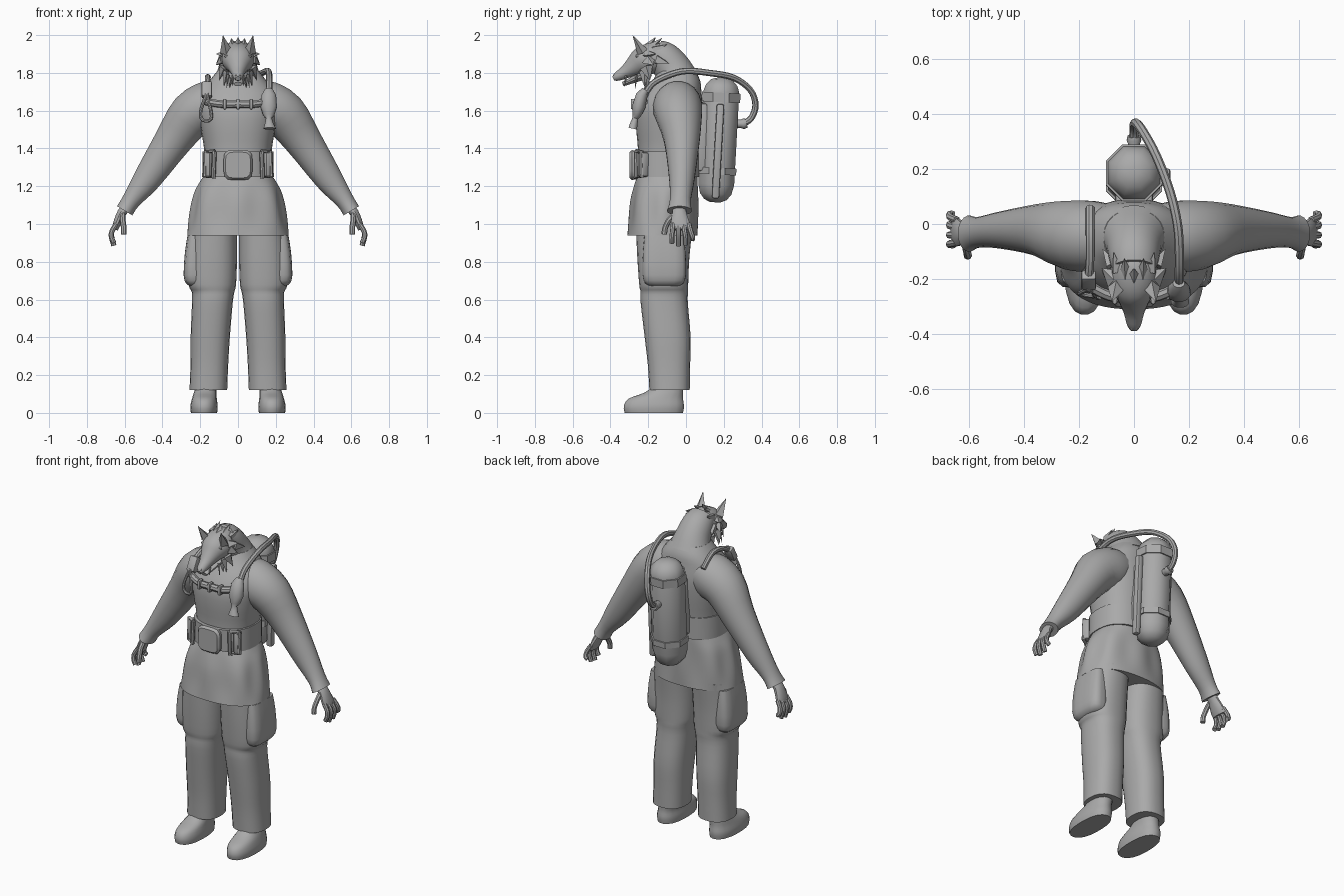
import bpy, bmesh, math
from mathutils import Vector, Matrix

grey = bpy.data.materials.new("plain_grey")
grey.diffuse_color = (0.4, 0.4, 0.4, 1)


def finish(name, bm, mirror=False, angle=40):
    bmesh.ops.recalc_face_normals(bm, faces=bm.faces)
    me = bpy.data.meshes.new(name)
    bm.to_mesh(me)
    bm.free()
    me.materials.append(grey)
    ob = bpy.data.objects.new(name, me)
    bpy.context.collection.objects.link(ob)
    if mirror:
        ob.modifiers.new("mirror", 'MIRROR')
    bpy.ops.object.select_all(action='DESELECT')
    ob.select_set(True)
    bpy.context.view_layer.objects.active = ob
    bpy.ops.object.shade_smooth_by_angle(angle=math.radians(angle))
    return ob


def spline(pts, steps):
    """Catmull-Rom through tuples of any length."""
    if steps == 1:
        return [list(p) for p in pts]
    out = []
    for i in range(len(pts) - 1):
        a, b, c, d = pts[max(i - 1, 0)], pts[i], pts[i + 1], pts[min(i + 2, len(pts) - 1)]
        for s in range(steps):
            t = s / steps
            out.append([0.5 * (2 * q + (r - p) * t + (2 * p - 5 * q + 4 * r - w) * t * t
                        + (3 * q - p - 3 * r + w) * t ** 3) for p, q, r, w in zip(a, b, c, d)])
    return out + [list(pts[-1])]


def loft(name, secs, side=(1, 0, 0), n=20, steps=3, power=2, level=False,
         mirror=False, ripple=None, angle=40):
    """Sections are (x, y, z, radius along side, radius across)."""
    secs = spline(secs, steps)
    cs = [Vector(s[:3]) for s in secs]
    side = Vector(side)
    bm = bmesh.new()
    rings = []
    for i, s in enumerate(secs):
        t = Vector((0, 0, 1)) if level else (cs[min(i + 1, len(cs) - 1)] - cs[max(i - 1, 0)]).normalized()
        across = t.cross(side).normalized()
        ring = []
        for k in range(n):
            a = 2 * math.pi * (k + 0.5) / n
            c, d = math.cos(a), math.sin(a)
            f = (abs(c) ** power + abs(d) ** power) ** (-1 / power)
            if ripple:
                f *= ripple(a, s[2])
            ring.append(bm.verts.new(cs[i] + side * (s[3] * f * c) + across * (s[4] * f * d)))
        rings.append(ring)
    for r, q in zip(rings, rings[1:]):
        for k in range(n):
            bm.faces.new((r[k], r[(k + 1) % n], q[(k + 1) % n], q[k]))
    bm.faces.new(rings[0][::-1])
    bm.faces.new(rings[-1])
    return finish(name, bm, mirror, angle)


def tube(name, pts, r, n=8, steps=4, closed=False, mirror=False):
    """Round tube along a path."""
    pts = [tuple(p) for p in pts]
    if closed:
        pts.append(pts[0])
    path = [Vector(p) for p in spline(pts, steps)]
    bm = bmesh.new()
    rings, up = [], Vector((0.31, 0.52, 0.79))
    for i, p in enumerate(path):
        t = (path[min(i + 1, len(path) - 1)] - path[max(i - 1, 0)]).normalized()
        u = (up - t * up.dot(t)).normalized()
        up, v = u, t.cross(u)
        rings.append([bm.verts.new(p + r * (u * math.cos(2 * math.pi * k / n) + v * math.sin(2 * math.pi * k / n)))
                      for k in range(n)])
    for a, b in zip(rings, rings[1:]):
        for k in range(n):
            bm.faces.new((a[k], a[(k + 1) % n], b[(k + 1) % n], b[k]))
    bm.faces.new(rings[0][::-1])
    bm.faces.new(rings[-1])
    return finish(name, bm, mirror)


def box(name, loc, size, rot=(0, 0, 0), bevel=0.01, seg=2, mirror=False):
    bm = bmesh.new()
    bmesh.ops.create_cube(bm, size=1)
    bmesh.ops.scale(bm, vec=size, verts=bm.verts)
    bmesh.ops.bevel(bm, geom=bm.edges[:], offset=bevel, segments=seg, profile=0.5, affect='EDGES')
    for ax, a in zip("XYZ", rot):
        bmesh.ops.rotate(bm, matrix=Matrix.Rotation(a, 3, ax), verts=bm.verts)
    bmesh.ops.translate(bm, vec=loc, verts=bm.verts)
    return finish(name, bm, mirror)


def spikes(name, items, mirror=True):
    """Flat pointed tufts: (base, tip, half width, half thickness)."""
    bm = bmesh.new()
    for base, tip, w, h in items:
        base, tip = Vector(base), Vector(tip)
        t = (tip - base).normalized()
        u = t.cross(Vector((0, 1, 0.2))).normalized()
        v = t.cross(u)
        q = [bm.verts.new(base + d) for d in (u * w, v * h, -u * w, -v * h)]
        p = bm.verts.new(tip)
        for k in range(4):
            bm.faces.new((q[k], q[(k + 1) % 4], p))
        bm.faces.new(q[::-1])
    return finish(name, bm, mirror, 30)


# Shoes, trouser legs and thigh pockets
loft("shoe", [(.18, -.17, 0, .07, .155), (.18, -.17, .035, .073, .16), (.178, -.16, .075, .066, .145),
              (.173, -.115, .11, .06, .1), (.165, -.085, .16, .055, .07)],
     level=True, mirror=True, power=2.4)
loft("trouser_leg", [(.157, -.087, .12, .1, .107), (.152, -.09, .25, .1, .112), (.147, -.097, .4, .104, .122),
                     (.136, -.115, .58, .108, .125), (.132, -.115, .64, .113, .126), (.136, -.118, .68, .126, .13),
                     (.133, -.12, .82, .128, .138), (.128, -.115, .98, .122, .15)],
     level=True, mirror=True, power=2.5, n=24)
loft("thigh_pocket", [(.22, -.115, .67, .03, .07), (.225, -.115, .685, .05, .1), (.232, -.115, .73, .056, .115),
                      (.228, -.115, .85, .053, .113), (.222, -.115, .94, .045, .105)],
     level=True, mirror=True, power=4, steps=2)

# Tunic: pleated skirt and upper body
loft("tunic_skirt", [(0, -.125, .94, .268, .185), (0, -.12, 1.02, .256, .18), (0, -.115, 1.12, .238, .175),
                     (0, -.108, 1.19, .218, .168), (0, -.1, 1.25, .185, .16)],
     level=True, power=2.4, n=72,
     ripple=lambda a, z: 1 + .035 * math.sin(math.pi * min(1, max(0, (1.24 - z) / .3))) * math.cos(8 * a))
loft("tunic_body", [(0, -.1, 1.22, .18, .16), (0, -.098, 1.3, .175, .158), (0, -.092, 1.4, .18, .163),
                    (0, -.09, 1.52, .2, .175), (0, -.085, 1.62, .212, .175), (0, -.068, 1.7, .195, .15),
                    (0, -.05, 1.76, .15, .125), (0, -.05, 1.81, .11, .1)],
     level=True, power=2.4, n=28)

# Arms, cuffs and hands
loft("sleeve", [(.08, -.04, 1.65, .11, .11), (.15, -.045, 1.625, .13, .135), (.245, -.04, 1.575, .125, .125),
                (.345, -.022, 1.44, .095, .1), (.48, -.022, 1.24, .068, .075), (.565, -.03, 1.125, .056, .05),
                (.6, -.035, 1.07, .066, .048)], side=(0, 1, 0), mirror=True)
loft("palm", [(.58, -.035, 1.1, .034, .026), (.615, -.035, 1.06, .038, .025), (.642, -.03, 1.0, .052, .021),
              (.652, -.025, .97, .05, .016)], side=(0, 1, 0), n=12, mirror=True)
for i, (y0, y1, z) in enumerate([(-.068, -.075, .9), (-.04, -.04, .885), (-.012, -.002, .89), (.015, .035, .92)]):
    tube("finger_%d" % (i + 1), [(.645, y0, 1.0), (.668, (y0 + y1) / 2, .96), (.67, y1, .93), (.657, y1, z)],
         .0135, mirror=True)
tube("thumb", [(.61, -.06, 1.05), (.61, -.09, 1.02), (.605, -.11, .98), (.605, -.115, .945)], .015, mirror=True)

# Neck, skull, muzzle and jaw
loft("neck", [(0, -.04, 1.75, .135, .115), (0, -.07, 1.82, .105, .1), (0, -.12, 1.88, .092, .09),
              (0, -.165, 1.91, .08, .07)], n=24)
loft("skull", [(0, -.11, 1.88, .04, .045), (0, -.14, 1.885, .08, .078), (0, -.19, 1.875, .088, .083),
               (0, -.235, 1.86, .08, .076), (0, -.275, 1.835, .058, .055), (0, -.32, 1.805, .038, .036),
               (0, -.365, 1.78, .026, .024), (0, -.385, 1.77, .014, .012)], n=16)
loft("lower_jaw", [(0, -.2, 1.8, .06, .03), (0, -.27, 1.768, .04, .02), (0, -.335, 1.74, .022, .012)], n=12, steps=2)
box("nose", (0, -.372, 1.785), (.034, .024, .022), rot=(.5, 0, 0), bevel=.007)
box("brow", (.04, -.262, 1.885), (.06, .03, .016), rot=(.4, -.35, .4), bevel=.006, mirror=True)

# Ears, fangs and jagged mane
spikes("ear", [((.062, -.23, 1.91), (.08, -.283, 2.0), .034, .03)])
spikes("fang", [((.028, -.318, 1.785), (.03, -.325, 1.725), .008, .008),
                ((.052, -.262, 1.79), (.062, -.27, 1.71), .009, .009)])
spikes("mane_side", [((.07, -.2, 1.9), (.118, -.16, 1.9), .02, .04), ((.078, -.2, 1.87), (.118, -.17, 1.84), .025, .04),
                     ((.075, -.21, 1.83), (.1, -.19, 1.76), .025, .035), ((.06, -.22, 1.81), (.075, -.22, 1.725), .02, .03),
                     ((.035, -.21, 1.79), (.045, -.21, 1.72), .02, .03), ((.08, -.15, 1.87), (.115, -.09, 1.85), .03, .03)])
spikes("mane_top", [((.03, -.19, 1.93), (.035, -.125, 1.985), .03, .025), ((.06, -.17, 1.92), (.075, -.1, 1.95), .03, .025),
                    ((.0, -.2, 1.935), (.0, -.16, 1.99), .03, .025), ((.02, -.14, 1.93), (.025, -.07, 1.945), .03, .02)])

# Belt with buckle and side clips
loft("belt", [(0, -.1, 1.25, .19, .172), (0, -.1, 1.385, .187, .174)], level=True, power=2.4, n=32, steps=1)
loft("belt_buckle", [(0, -.255, 1.312, .07, .074), (0, -.286, 1.312, .076, .079), (0, -.3, 1.312, .066, .068)],
     n=24, steps=1, power=5)
tube("belt_clip", [(.125, -.262, 1.385), (.17, -.235, 1.385), (.175, -.235, 1.25), (.13, -.265, 1.245)],
     .012, steps=1, closed=True, mirror=True)
box("belt_pouch", (.155, -.225, 1.315), (.045, .05, .13), rot=(0, 0, .55), bevel=.012, mirror=True)

# Chest strap, snap hook and shoulder clip
tube("chest_strap", [(-.18, -.215, 1.65), (-.09, -.26, 1.635), (0, -.268, 1.635), (.09, -.26, 1.635), (.17, -.22, 1.65)], .02)
for x in (-.07, 0, .07):
    box("strap_keeper", (x, -.272, 1.635), (.018, .04, .055), bevel=.006)
tube("snap_hook", [(-.165, -.235, 1.69), (-.195, -.25, 1.61), (-.195, -.255, 1.56), (-.165, -.26, 1.545),
                   (-.14, -.26, 1.57)], .009, closed=True, steps=3)
box("shoulder_clip", (-.165, -.205, 1.71), (.055, .04, .09), rot=(-.5, 0, 0))
tube("shoulder_strap", [(-.165, -.2, 1.73), (-.16, -.13, 1.765), (-.16, -.03, 1.775), (-.16, .06, 1.71)], .016)

# Air tank with bands, rail and valve
def on_tank(z):
    return .155 + (z - 1.12) * .055


loft("air_tank", [(0, on_tank(z), z, r, r) for z, r in
                  [(1.115, .03), (1.13, .065), (1.16, .09), (1.21, .103), (1.7, .103), (1.735, .09), (1.765, .06), (1.775, .02)]],
     n=8, steps=1, angle=50)
for z, h in ((1.28, .018), (1.67, .025)):
    loft("tank_band", [(0, on_tank(z - h), z - h, .111, .111), (0, on_tank(z + h), z + h, .111, .111)], n=8, steps=1)
box("tank_rail", (.115, on_tank(1.38), 1.385), (.035, .04, .5), rot=(-.055, 0, 0), bevel=.01)
box("tank_mount", (0, .08, 1.46), (.14, .07, .36), bevel=.015)
loft("tank_valve", [(0, .26, 1.53, .022, .022), (0, .29, 1.53, .022, .022), (0, .305, 1.53, .028, .028),
                    (0, .32, 1.535, .024, .024)], n=10, steps=1)

# Air hose and regulator
tube("air_hose", [(0, .3, 1.53), (0, .345, 1.56), (.005, .368, 1.63), (.03, .34, 1.71), (.08, .25, 1.775),
                  (.13, .12, 1.8), (.158, 0, 1.81), (.165, -.1, 1.785), (.165, -.18, 1.74), (.165, -.225, 1.67)], .017)
loft("regulator", [(.163, -.215, 1.71, .022, .02), (.163, -.235, 1.68, .04, .032), (.163, -.25, 1.62, .045, .036),
                   (.163, -.262, 1.575, .03, .024), (.163, -.268, 1.56, .016, .016), (.165, -.275, 1.535, .022, .02),
                   (.168, -.282, 1.505, .034, .024)], n=12, steps=1)
